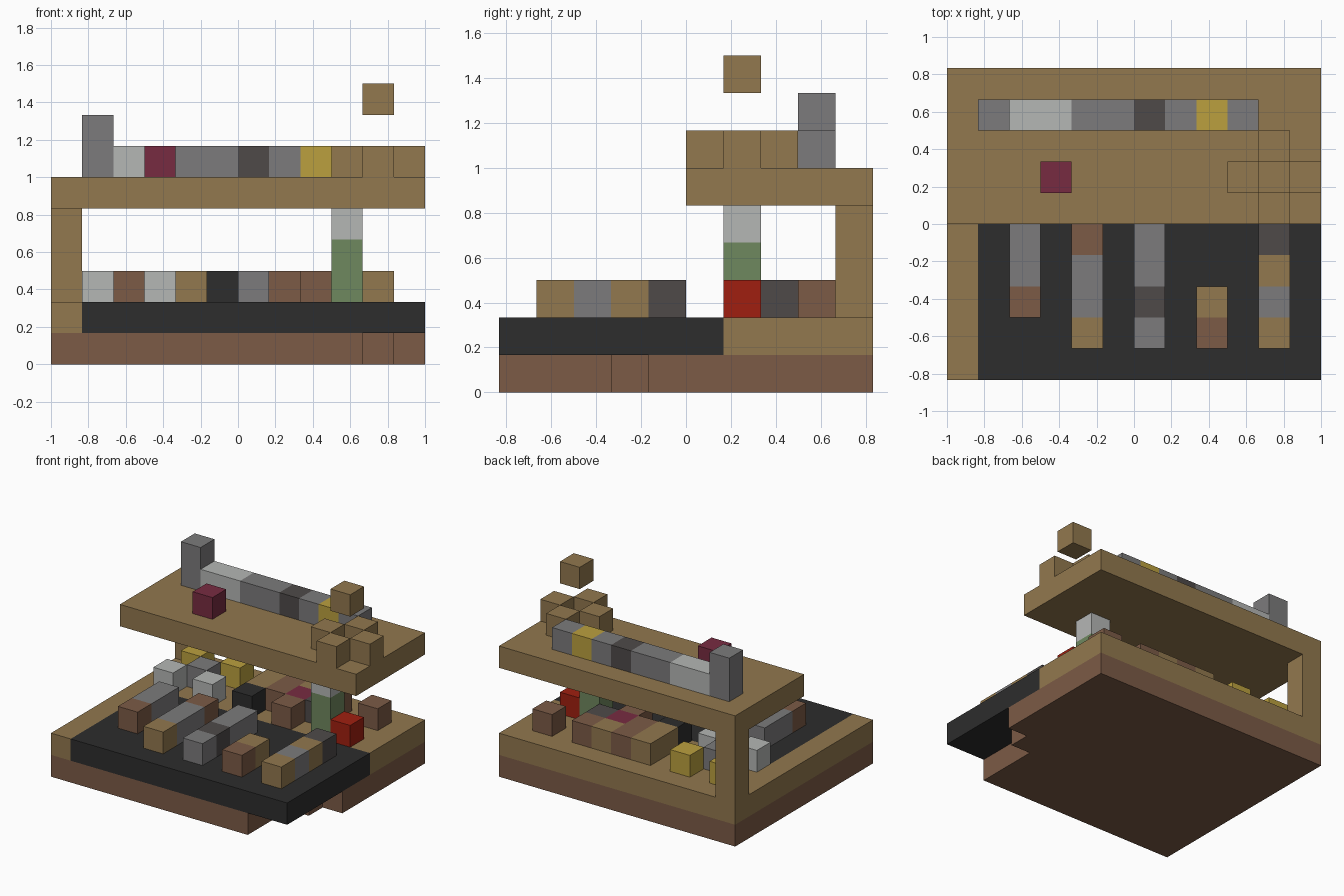
import bpy
import bmesh

cube = bpy.data.objects.get("Cube")
if cube:
    bpy.data.objects.remove(cube, do_unlink=True)

UNIT = 1 / 6            # edge of one block
ORIGIN = (-1, -5 / 6, 0)  # corner of block (0, 0, 0)


def material(name, hex_code):
    """Flat material from an sRGB hex code."""
    srgb = [v / 255 for v in bytes.fromhex(hex_code)]
    colour = [((c + 0.055) / 1.055) ** 2.4 for c in srgb] + [1]
    mat = bpy.data.materials.new(name)
    mat.use_nodes = True
    mat.diffuse_color = colour
    bsdf = mat.node_tree.nodes["Principled BSDF"]
    bsdf.inputs["Base Color"].default_value = colour
    bsdf.inputs["Roughness"].default_value = 0.9
    return mat


COLOURS = {
    "T": material("tan", "92784E"),
    "B": material("brown", "7C5B46"),
    "K": material("black", "2D2D2D"),
    "G": material("grey", "7C7B7C"),
    "D": material("dark_grey", "4E4A49"),
    "W": material("light_grey", "B5B7B5"),
    "C": material("crimson", "772B41"),
    "Y": material("yellow", "BBA03F"),
    "V": material("green", "6F885F"),
    "R": material("red", "A01F10"),
}


def place(i, j, k):
    return [o + UNIT * v for o, v in zip(ORIGIN, (i, j, k))]


def prism(name, colour, outline, bottom, height):
    """Upright solid from a counter-clockwise outline in block units."""
    bm = bmesh.new()
    floor = bm.faces.new([bm.verts.new(place(i, j, bottom)) for i, j in outline])
    top = bmesh.ops.extrude_face_region(bm, geom=[floor])["geom"]
    verts = [g for g in top if isinstance(g, bmesh.types.BMVert)]
    bmesh.ops.translate(bm, verts=verts, vec=(0, 0, height * UNIT))
    bmesh.ops.recalc_face_normals(bm, faces=bm.faces)
    mesh = bpy.data.meshes.new(name)
    bm.to_mesh(mesh)
    bm.free()
    mesh.materials.append(COLOURS[colour])
    obj = bpy.data.objects.new(name, mesh)
    bpy.context.collection.objects.link(obj)


def block(name, colour, corner, size=(1, 1, 1)):
    i, j, k = corner
    w, d, h = size
    outline = [(i, j), (i + w, j), (i + w, j + d), (i, j + d)]
    prism(name, colour, outline, k, h)


def run(name, pattern, start, axis):
    """Line of blocks along an axis, one letter per block, dots are gaps."""
    for n, letter in enumerate(pattern):
        if letter != ".":
            corner = list(start)
            corner[axis] += n
            block(f"{name}_{n}", letter, corner)


# Base with a stepped front corner
prism("base", "B",
      [(0, 0), (10, 0), (10, 3), (11, 3), (11, 4), (12, 4), (12, 10), (0, 10)], 0, 1)

# Floor: tan border wrapping the black slab
prism("floor_border", "T", [(0, 0), (1, 0), (1, 6), (12, 6), (12, 10), (0, 10)], 1, 1)
block("floor_slab", "K", (1, 0, 1), (11, 6, 1))

# Rows of blocks running front to back on the slab
for column, pattern in {2: "..BGG", 4: ".TGGB", 6: ".GDGG", 8: ".BT", 10: ".TGTD"}.items():
    run(f"bench_{column}", pattern, (column, 0, 2), 1)

# Blocks running across the rear floor
run("front_floor_block", ".W.W.K.B.VR", (0, 6, 2), 0)
run("middle_floor_block", "..G..TBCD", (0, 7, 2), 0)
run("rear_floor_block", ".Y.Y.TBTB.B", (0, 8, 2), 0)

# Post under the roof and the rear corner support
run("post_upper", "VW", (9, 6, 3), 2)
block("corner_support", "T", (0, 9, 2), (1, 1, 3))

# Roof and everything standing on it
block("roof", "T", (0, 5, 5), (12, 5, 1))
run("roof_row", ".GWWGGDGYG", (0, 8, 6), 0)
block("chimney_top", "G", (1, 8, 7))
block("roof_marker", "C", (3, 6, 6))

# Ring of four blocks with one floating above its centre
for side, corner in {"front": (10, 5, 6), "rear": (10, 7, 6),
                     "right": (9, 6, 6), "left": (11, 6, 6)}.items():
    block(f"ring_block_{side}", "T", corner)
block("floating_block", "T", (10, 6, 8))
